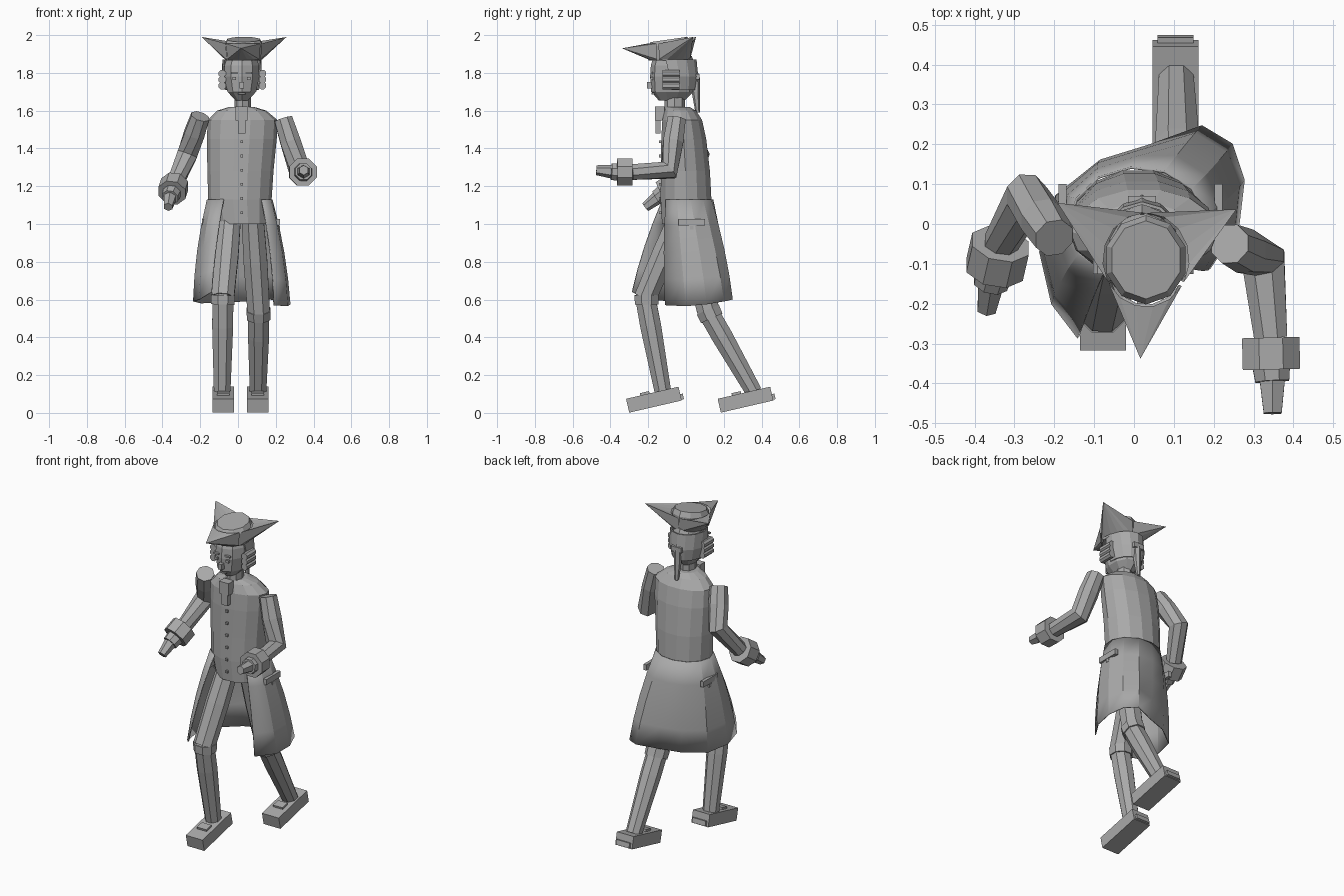
import bpy
import bmesh
from math import cos, sin, radians, pi
from mathutils import Vector, Matrix

default = bpy.data.objects.get("Cube")
if default:
    bpy.data.objects.remove(default, do_unlink=True)

GREY = (0.4, 0.4, 0.4, 1)
grey = bpy.data.materials.new("plain_grey")
grey.use_nodes = True
grey.diffuse_color = GREY
grey.node_tree.nodes["Principled BSDF"].inputs["Base Color"].default_value = GREY


def finish(name, bm):
    """Turn a bmesh into a named, coloured object."""
    bmesh.ops.recalc_face_normals(bm, faces=bm.faces)
    mesh = bpy.data.meshes.new(name)
    bm.to_mesh(mesh)
    bm.free()
    mesh.materials.append(grey)
    obj = bpy.data.objects.new(name, mesh)
    bpy.context.scene.collection.objects.link(obj)
    return obj


def loft(name, rings, closed=True):
    """Skin a list of point rings; closed rings get end caps."""
    bm = bmesh.new()
    rows = [[bm.verts.new(p) for p in ring] for ring in rings]
    count = len(rows[0])
    for low, high in zip(rows, rows[1:]):
        for i in range(count if closed else count - 1):
            j = (i + 1) % count
            bm.faces.new((low[i], low[j], high[j], high[i]))
    if closed:
        bm.faces.new(rows[0])
        bm.faces.new(rows[-1])
    return finish(name, bm)


def oval(cx, cy, z, rx, ry, sides=12, start=0.0, sweep=360.0, tilt=0.0):
    """Horizontal ellipse or arc; tilt raises the back."""
    steps = sides if abs(sweep) == 360 else sides - 1
    angles = [radians(start + sweep * i / steps) for i in range(sides)]
    return [Vector((cx + rx * cos(a), cy + ry * sin(a), z + tilt * sin(a))) for a in angles]


def tube(name, path, radii, sides=8):
    """Faceted limb along a path with a radius at each point."""
    path = [Vector(p) for p in path]
    rings = []
    for i, p in enumerate(path):
        t = Vector()
        if i:
            t += (p - path[i - 1]).normalized()
        if i < len(path) - 1:
            t += (path[i + 1] - p).normalized()
        t.normalize()
        u = Vector((1, 0, 0))
        u = (u - t * u.dot(t)).normalized()
        v = t.cross(u)
        turn = pi / sides
        rings.append([p + radii[i] * (u * cos(turn + 2 * pi * k / sides)
                                      + v * sin(turn + 2 * pi * k / sides)) for k in range(sides)])
    return loft(name, rings)


def box(name, centre, size, pitch=0.0, offset=(0, 0, 0)):
    """Box pitched about x, with an offset in its own tilted frame."""
    bm = bmesh.new()
    place = (Matrix.Translation(centre) @ Matrix.Rotation(radians(pitch), 4, "X")
             @ Matrix.Translation(offset) @ Matrix.Diagonal((*size, 1)))
    bmesh.ops.create_cube(bm, size=1, matrix=place)
    return finish(name, bm)


def thicken(obj, amount):
    mod = obj.modifiers.new("thickness", "SOLIDIFY")
    mod.thickness = amount
    mod.offset = 0


def smooth(obj, angle):
    bpy.ops.object.select_all(action="DESELECT")
    obj.select_set(True)
    bpy.context.view_layer.objects.active = obj
    bpy.ops.object.shade_smooth_by_angle(angle=radians(angle))


# Torso and neck
loft("torso", [
    oval(.02, 0, 1.0, .15, .13, 14),
    oval(.01, 0, 1.13, .168, .138, 14),
    oval(.013, -.003, 1.28, .175, .133, 14),
    oval(.02, -.012, 1.45, .185, .122, 14),
    oval(.025, -.02, 1.55, .185, .108, 14),
    oval(.02, -.03, 1.6, .13, .085, 14),
    oval(.02, -.045, 1.62, .065, .065, 14)])
loft("neck", [oval(.025, -.06, 1.58, .045, .055, 8), oval(.025, -.06, 1.7, .042, .055, 8)])

# Coat skirt, open at the front and swept back on the left
waist = oval(.01, 0, 1.13, .172, .142, 11, 240, -288)
hem = [(-.14, -.285, .64), (-.205, -.2, .6), (-.235, -.07, .59), (-.195, .07, .58),
       (-.075, .16, .585), (.05, .2, .59), (.17, .245, .6), (.245, .2, .59),
       (.275, .11, .575), (.262, 0, .565), (.19, -.11, .57)]
rows = []
for f in (0, .25, .5, .75, 1):
    flare = .06 * f * (1 - f)
    row = []
    for top, low in zip(waist, hem):
        p = top.lerp(Vector(low), f)
        out = Vector((p.x, p.y, 0)).normalized()
        row.append(p + out * flare)
    rows.append(row)
skirt = loft("coat_skirt", rows, closed=False)
thicken(skirt, .006)
smooth(skirt, 25)
for side, x in (("left", .212), ("right", -.18)):
    box(side + "_pocket_flap", (x, .03, 1.01), (.02, .14, .035))
    box(side + "_pocket_button", (x, .03, .98), (.02, .02, .02))

# Cravat and waistcoat buttons
box("cravat_knot", (.018, -.14, 1.585), (.065, .05, .075))
box("cravat_tail", (.02, -.148, 1.52), (.042, .028, .08))
for i in range(6):
    box("waistcoat_button", (.02, -.137, 1.06 + .075 * i), (.014, .014, .014))

# Legs and shoes
legs = {"right": ((-.04, -.02, 1.07), (-.08, -.215, .61), (-.084, -.12, .1), -.17),
        "left": ((.075, -.01, 1.07), (.11, .12, .53), (.106, .36, .11), .315)}
for side, (hip, knee, ankle, foot_y) in legs.items():
    h, k, a = Vector(hip), Vector(knee), Vector(ankle)
    tube(side + "_thigh", (h, h.lerp(k, .5), k), (.062, .068, .064))
    tube(side + "_shin", (k.lerp(h, .06), k, k.lerp(a, .3), a), (.05, .06, .06, .047))
    tube(side + "_knee_band", (k.lerp(h, .03), k.lerp(a, .07)), (.069, .067))
    foot = (a.x + (.006 if side == "right" else -.002), foot_y, .07)
    box(side + "_shoe", foot, (.115, .285, .075), 13)
    box(side + "_shoe_buckle", foot, (.065, .05, .02), 13, (0, -.04, .04))
    box(side + "_heel_tab", foot, (.09, .02, .03), 13, (0, .146, -.018))

# Arms: sleeve, cuff, wrist and fist
arms = {"right": ((-.2, -.035, 1.57), (-.268, .07, 1.37), (-.335, -.05, 1.21),
                  (-.35, -.115, 1.165), (-.36, -.15, 1.14), (-.37, -.215, 1.09)),
        "left": ((.24, -.05, 1.555), (.325, -.09, 1.285), (.343, -.285, 1.275),
                 (.345, -.365, 1.275), (.347, -.395, 1.277), (.348, -.475, 1.285))}
for side, (shoulder, elbow, cuff, wrist, knuckle, tip) in arms.items():
    s, e = Vector(shoulder), Vector(elbow)
    tube(side + "_sleeve", (s, s.lerp(e, .45), e, cuff), (.052, .058, .058, .045))
    tube(side + "_cuff", (cuff, wrist), (.078, .078))
    tube(side + "_wrist", (wrist, knuckle), (.05, .046))
    tube(side + "_fist", (knuckle, tip), (.036, .026), 6)

# Head, face and hair
loft("head", [
    oval(.02, -.075, 1.655, .035, .07, 10, 18),
    oval(.02, -.072, 1.7, .08, .112, 10, 18),
    oval(.02, -.068, 1.78, .098, .122, 10, 18),
    oval(.02, -.068, 1.84, .096, .118, 10, 18),
    oval(.02, -.07, 1.89, .08, .1, 10, 18)])
for x in (-.02, .057):
    box("eye", (x, -.182, 1.77), (.02, .014, .016))
    box("eyebrow", (x, -.182, 1.8), (.035, .014, .01))
box("nose", (.02, -.19, 1.735), (.026, .035, .035))
box("mouth", (.02, -.172, 1.69), (.04, .02, .008))
hair = loft("back_hair", [
    oval(.02, -.066, 1.71, .088, .114, 9, -5, 190),
    oval(.02, -.066, 1.78, .104, .126, 9, -10, 200),
    oval(.02, -.066, 1.87, .1, .118, 9, -20, 220)], closed=False)
thicken(hair, .008)
for x in (-.084, .13):
    for z in (1.732, 1.764, 1.796):
        tube("side_curl", ((x, -.125, z), (x, -.035, z)), (.021, .021))
tube("ponytail", ((.02, .035, 1.83), (.02, .05, 1.77), (.02, .052, 1.7), (.02, .062, 1.59)),
     (.018, .024, .022, .012), 6)
box("ponytail_bow", (.02, .058, 1.78), (.07, .025, .03))

# Three cornered hat: crown and three pulled-out brim points
CX, CY = .03, -.09
loft("hat_crown", [
    oval(CX, CY, 1.865, .096, .108, 10, 18),
    oval(CX, CY, 1.95, .104, .112, 10, 18, tilt=.012),
    oval(CX, CY, 1.977, .09, .098, 10, 18, tilt=.014)])
points = {"front": (268, (.016, -.338, 1.93)),
          "right": (150, (-.192, .053, 1.99)),
          "left": (30, (.257, .037, 1.99))}
for side, (angle, tip) in points.items():
    low = oval(CX, CY, 1.872, .1, .112, 6, angle - 58, 116)
    high = oval(CX, CY, 1.955, .108, .118, 6, angle + 58, -116)
    bm = bmesh.new()
    base = [bm.verts.new(p) for p in low + high]
    apex = bm.verts.new(tip)
    for i, v in enumerate(base):
        bm.faces.new((v, base[(i + 1) % len(base)], apex))
    finish(side + "_brim_point", bm)
